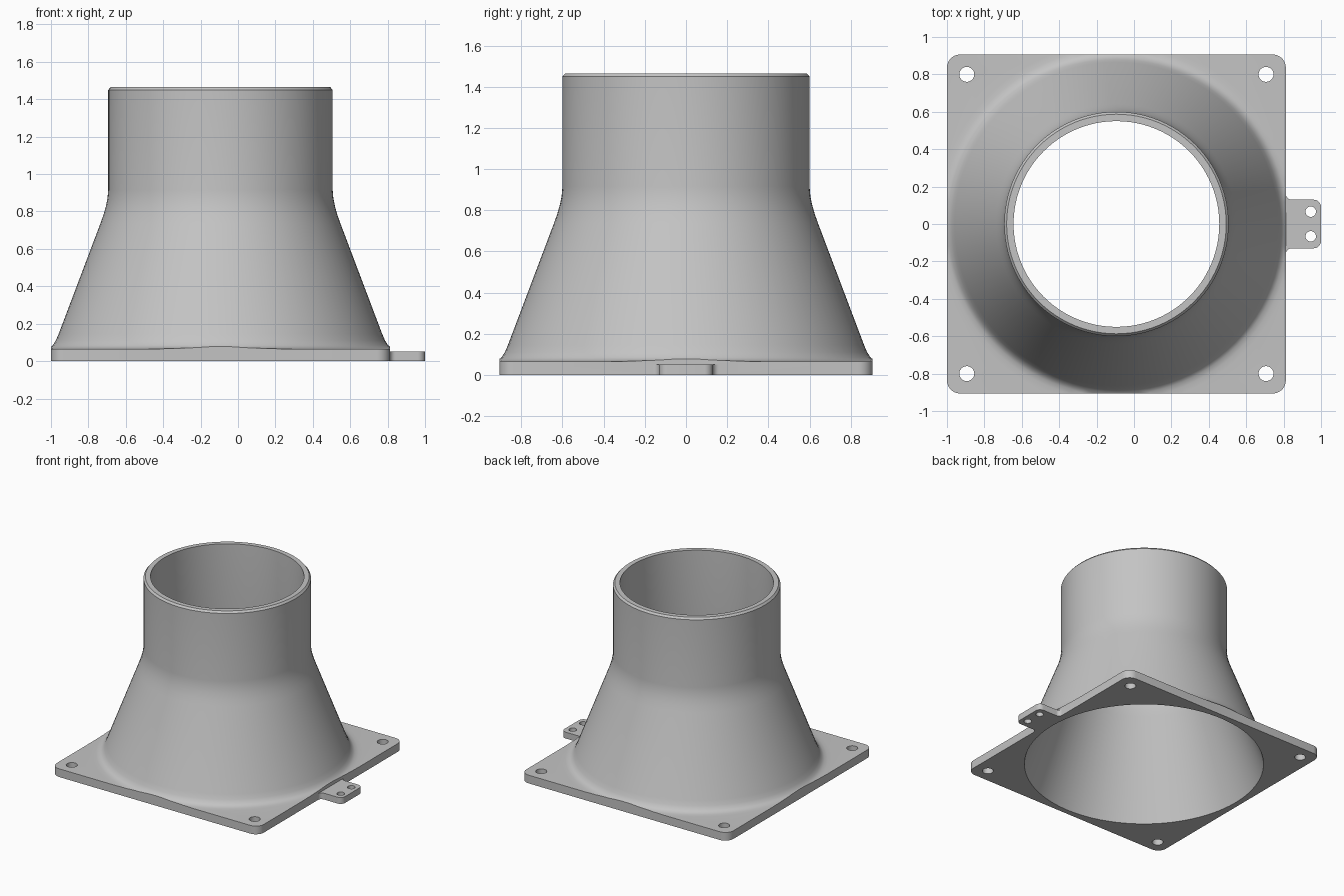
import bpy
import bmesh
from math import sin, cos, pi, radians

cube = bpy.data.objects.get("Cube")
if cube:
    bpy.data.objects.remove(cube, do_unlink=True)

CX = -0.094          # axis of the funnel and centre of the plate
HALF = 0.906         # half width of the plate
PLATE_TOP = 0.065
TAB_TOP = 0.05
HEIGHT = 1.465

grey = bpy.data.materials.new("light grey")
grey.use_nodes = True
colour = (0.55, 0.55, 0.55, 1)
grey.diffuse_color = colour
grey.node_tree.nodes["Principled BSDF"].inputs["Base Color"].default_value = colour


def finish(bm, name):
    bmesh.ops.recalc_face_normals(bm, faces=bm.faces)
    mesh = bpy.data.meshes.new(name)
    bm.to_mesh(mesh)
    bm.free()
    mesh.materials.append(grey)
    ob = bpy.data.objects.new(name, mesh)
    bpy.context.collection.objects.link(ob)
    return ob


def prism(name, outline, z0, z1):
    """Extrude a closed xy outline from z0 to z1."""
    bm = bmesh.new()
    low = [bm.verts.new((x, y, z0)) for x, y in outline]
    high = [bm.verts.new((x, y, z1)) for x, y in outline]
    bm.faces.new(low)
    bm.faces.new(high)
    n = len(outline)
    for i in range(n):
        j = (i + 1) % n
        bm.faces.new((low[i], low[j], high[j], high[i]))
    return finish(bm, name)


def lathe(name, profile, steps=96):
    """Revolve (radius, z) points about the funnel axis, with capped ends."""
    bm = bmesh.new()
    rings = [[bm.verts.new((CX + r * cos(2 * pi * k / steps), r * sin(2 * pi * k / steps), z))
              for k in range(steps)] for r, z in profile]
    for a, b in zip(rings, rings[1:]):
        for k in range(steps):
            m = (k + 1) % steps
            bm.faces.new((a[k], a[m], b[m], b[k]))
    bm.faces.new(rings[0])
    bm.faces.new(rings[-1])
    return finish(bm, name)


def arc(x, y, r, start, end, steps=8):
    return [(x + r * cos(radians(start + (end - start) * i / steps)),
             y + r * sin(radians(start + (end - start) * i / steps))) for i in range(steps + 1)]


def rounded_square(half, r):
    c = half - r
    pts = []
    for i, (sx, sy) in enumerate([(1, 1), (-1, 1), (-1, -1), (1, -1)]):
        pts += arc(CX + sx * c, sy * c, r, 90 * i, 90 * i + 90)
    return pts


def combine(target, tool, operation):
    """Apply a boolean and discard the tool object."""
    tool.hide_render = True
    mod = target.modifiers.new("combine", 'BOOLEAN')
    mod.operation = operation
    mod.solver = 'EXACT'
    mod.object = tool
    bpy.context.view_layer.objects.active = target
    bpy.ops.object.modifier_apply(modifier=mod.name)
    bpy.data.objects.remove(tool, do_unlink=True)


# Funnel outside: flared foot, cone, soft shoulder, tube, chamfered rim
duct = lathe("funnel_adapter", [
    (0.97, 0.02), (0.97, PLATE_TOP), (0.94, 0.067), (0.915, 0.072), (0.896, 0.085),
    (0.88, 0.11), (0.865, 0.145), (0.642, 0.735), (0.626, 0.78), (0.613, 0.825),
    (0.604, 0.87), (0.6, 0.915), (0.6, HEIGHT - 0.015), (0.587, HEIGHT)])

# Foot trimmed to the plate outline, then joined to the plate
square = rounded_square(HALF, 0.07)
combine(duct, prism("footprint", square, -0.5, 2), 'INTERSECT')
combine(duct, prism("plate", square, 0, PLATE_TOP), 'UNION')

# Side tab with rounded tip and filleted root
edge = CX + HALF
half_tab = [(edge - 0.03, -0.16)] + arc(edge + 0.03, -0.16, 0.03, 180, 90) + arc(0.96, -0.09, 0.04, -90, 0)
tab = half_tab + [(x, -y) for x, y in reversed(half_tab)]
combine(duct, prism("tab", tab, 0, TAB_TOP), 'UNION')

# Hollow bore
combine(duct, lathe("bore", [
    (0.9, -0.1), (0.863, 0), (0.59, 0.735), (0.574, 0.78), (0.562, 0.825),
    (0.554, 0.87), (0.55, 0.915), (0.55, 2)]), 'DIFFERENCE')

# Screw holes in the plate corners and in the tab
holes = [(CX + sx * 0.8, sy * 0.8, 0.04) for sx in (-1, 1) for sy in (-1, 1)]
holes += [(0.945, sy * 0.066, 0.028) for sy in (-1, 1)]
for x, y, r in holes:
    combine(duct, prism("hole", arc(x, y, r, 0, 360, 32)[:-1], -0.1, 0.2), 'DIFFERENCE')

# Smooth shading with crisp edges
bpy.ops.object.select_all(action='DESELECT')
duct.select_set(True)
bpy.context.view_layer.objects.active = duct
bpy.ops.object.shade_smooth_by_angle(angle=radians(30))
